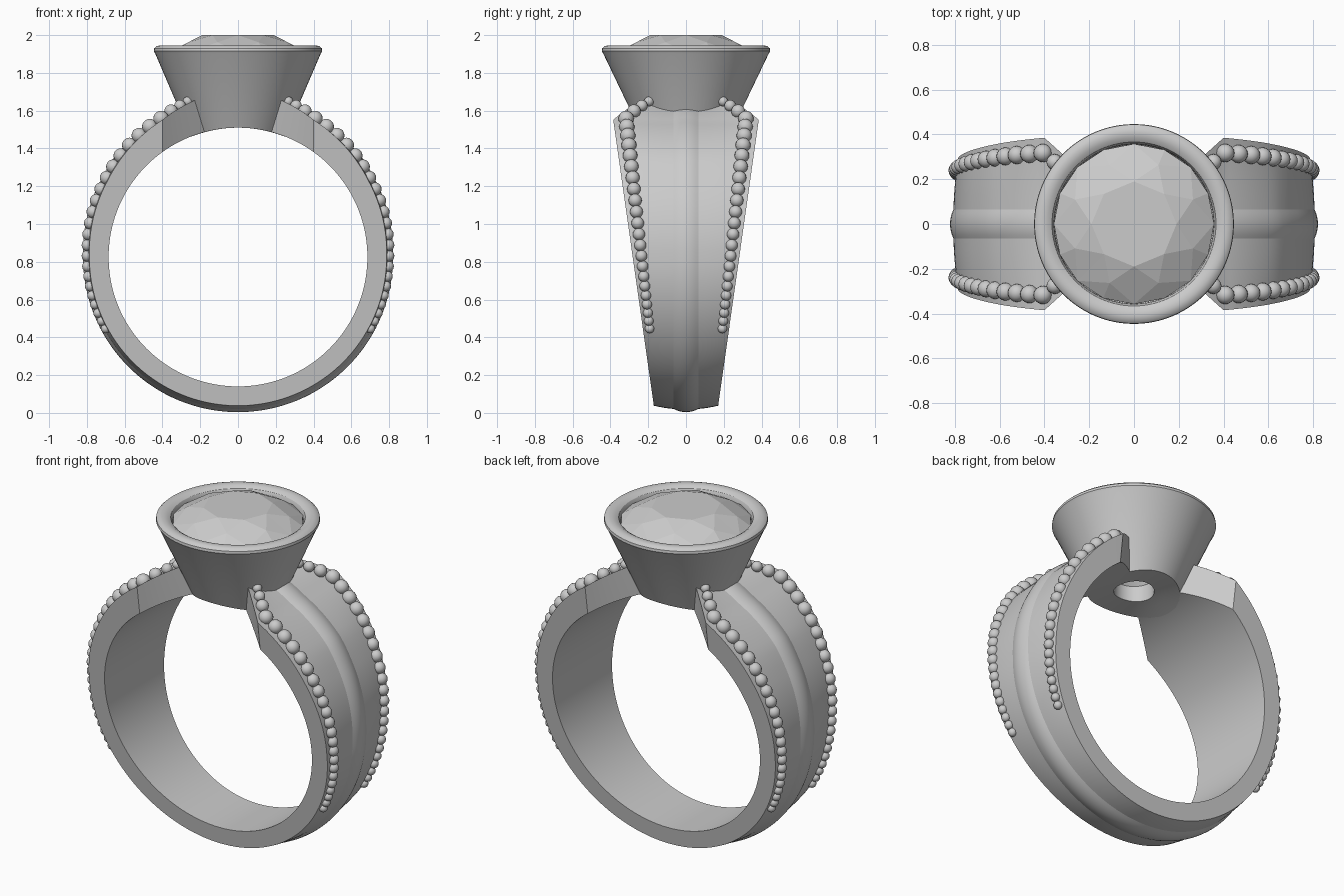
import bpy, bmesh, math
from math import sin, cos, radians, sqrt, pi

if "Cube" in bpy.data.objects:
    bpy.data.objects.remove(bpy.data.objects["Cube"])

CZ, RI = 0.825, 0.685          # finger hole centre height and radius


def lerp_keys(keys, t):
    if t <= keys[0][0]:
        return keys[0][1]
    for (a, va), (b, vb) in zip(keys, keys[1:]):
        if t <= b:
            return va + (vb - va) * (t - a) / (b - a)
    return keys[-1][1]


def outer_radius(deg):
    return lerp_keys([(14.8, .863), (29, .829), (60, .80), (90, .787), (180, .787)], deg)


def half_width(x, z):
    w = 0.165 + 0.22 * min(z, 1.55) / 1.55
    if z > 1.2 and abs(x) < 0.4:
        w -= 0.9 * (0.4 - abs(x))
    return w


def finish(name, bm, angle=None):
    bmesh.ops.recalc_face_normals(bm, faces=bm.faces)
    me = bpy.data.meshes.new(name)
    bm.to_mesh(me)
    bm.free()
    ob = bpy.data.objects.new(name, me)
    bpy.context.collection.objects.link(ob)
    if angle:
        bpy.ops.object.select_all(action='DESELECT')
        bpy.context.view_layer.objects.active = ob
        ob.select_set(True)
        bpy.ops.object.shade_smooth_by_angle(angle=radians(angle))
    return ob


# Tapered shank: open band with a raised centre ridge
stations = []
spans = [((14, 14.8), (35.7, 28.9), 10), ((35.7, 28.9), (60, 60), 12), ((60, 60), (180, 180), 48)]
for (a0, b0), (a1, b1), n in spans:
    for i in range(n):
        stations.append((a0 + (a1 - a0) * i / n, b0 + (b1 - b0) * i / n, 1))
stations += [(180, 180, 1)] + [(a, b, -1) for a, b, s in reversed(stations)]

bm = bmesh.new()
rows = []
for a_in, a_out, s in stations:
    pts = []
    r = outer_radius(a_out)
    x, z = r * sin(radians(a_out)), CZ + r * cos(radians(a_out))
    w = half_width(x, z)
    ridge = min(0.065, w * 0.45)
    ys = [-w + (w - ridge) * i / 5 for i in range(5)]
    ys += [-ridge + ridge * i / 4 for i in range(9)]
    ys += [ridge + (w - ridge) * i / 5 for i in range(1, 6)]
    crown = lerp_keys([(14.8, -0.03), (50, 0.02)], a_out)
    for y in ys:
        q = r + crown * (1 - (y / w) ** 2) + 0.014 * max(0, 1 - (y / ridge) ** 2)
        pts.append((s * q * sin(radians(a_out)), y, CZ + q * cos(radians(a_out))))
    x, z = RI * sin(radians(a_in)), CZ + RI * cos(radians(a_in))
    w = half_width(x, z)
    pts += [(s * x, w, z), (s * x, -w, z)]
    rows.append([bm.verts.new(p) for p in pts])
for r0, r1 in zip(rows, rows[1:]):
    for i in range(len(r0)):
        j = (i + 1) % len(r0)
        bm.faces.new((r0[i], r0[j], r1[j], r1[i]))
bm.faces.new(rows[0])
bm.faces.new(rows[-1])
finish("shank", bm, 18)

# Graduated bead rows along both edges of each shoulder
bm = bmesh.new()
deg = 17.9
while deg < 121:
    rad = lerp_keys([(17.9, .026), (28, .041), (45, .040), (121, .024)], deg)
    r = outer_radius(deg) + 0.01
    x, z = r * sin(radians(deg)), CZ + r * cos(radians(deg))
    y = half_width(x, z) - lerp_keys([(0.42, .035), (1.55, .068)], z)
    for sx in (1, -1):
        for sy in (1, -1):
            ret = bmesh.ops.create_uvsphere(bm, u_segments=16, v_segments=10, radius=rad)
            bmesh.ops.translate(bm, verts=ret["verts"], vec=(sx * x, sy * y, z))
    deg += math.degrees(1.8 * rad / r)
finish("bead_rows", bm, 60)

# Conical bezel with rounded rim; its underside follows the finger hole
N = 96
profile = [(.11, None), (.17, None), (.25, None), (.438, 1.902), (.446, 1.915), (.444, 1.93),
           (.432, 1.941), (.41, 1.946), (.385, 1.942), (.366, 1.93), (.357, 1.91),
           (.355, 1.87), (.11, 1.60)]
bm = bmesh.new()
rings = []
for r, z in profile:
    ring = []
    for i in range(N):
        a = 2 * pi * i / N
        x, y = r * cos(a), r * sin(a)
        ring.append(bm.verts.new((x, y, z or CZ + sqrt(RI * RI - x * x))))
    rings.append(ring)
for k in range(len(rings)):
    r0, r1 = rings[k], rings[(k + 1) % len(rings)]
    for i in range(N):
        j = (i + 1) % N
        bm.faces.new((r0[i], r0[j], r1[j], r1[i]))
finish("bezel", bm, 30)

# Faceted round gem: table, star and kite facets, girdle, pavilion
bm = bmesh.new()


def gem_ring(n, r, z, off=0.0):
    return [bm.verts.new((r * cos(2 * pi * (i + off) / n), r * sin(2 * pi * (i + off) / n), z))
            for i in range(n)]


table = gem_ring(8, .19, 2.0)
star = gem_ring(8, .285, 1.962, 0.5)
gird = gem_ring(16, .358, 1.912)
low = gem_ring(16, .358, 1.895)
tip = bm.verts.new((0, 0, 1.63))
bm.faces.new(table)
for i in range(8):
    j = (i + 1) % 8
    g0, g1, g2 = gird[2 * i], gird[2 * i + 1], gird[(2 * i + 2) % 16]
    bm.faces.new((table[i], table[j], star[i]))
    bm.faces.new((table[j], star[i], g2))
    bm.faces.new((table[j], g2, star[j]))
    bm.faces.new((star[i], g0, g1))
    bm.faces.new((star[i], g1, g2))
for i in range(16):
    j = (i + 1) % 16
    bm.faces.new((gird[i], gird[j], low[j], low[i]))
    bm.faces.new((low[i], low[j], tip))
finish("gem", bm)
